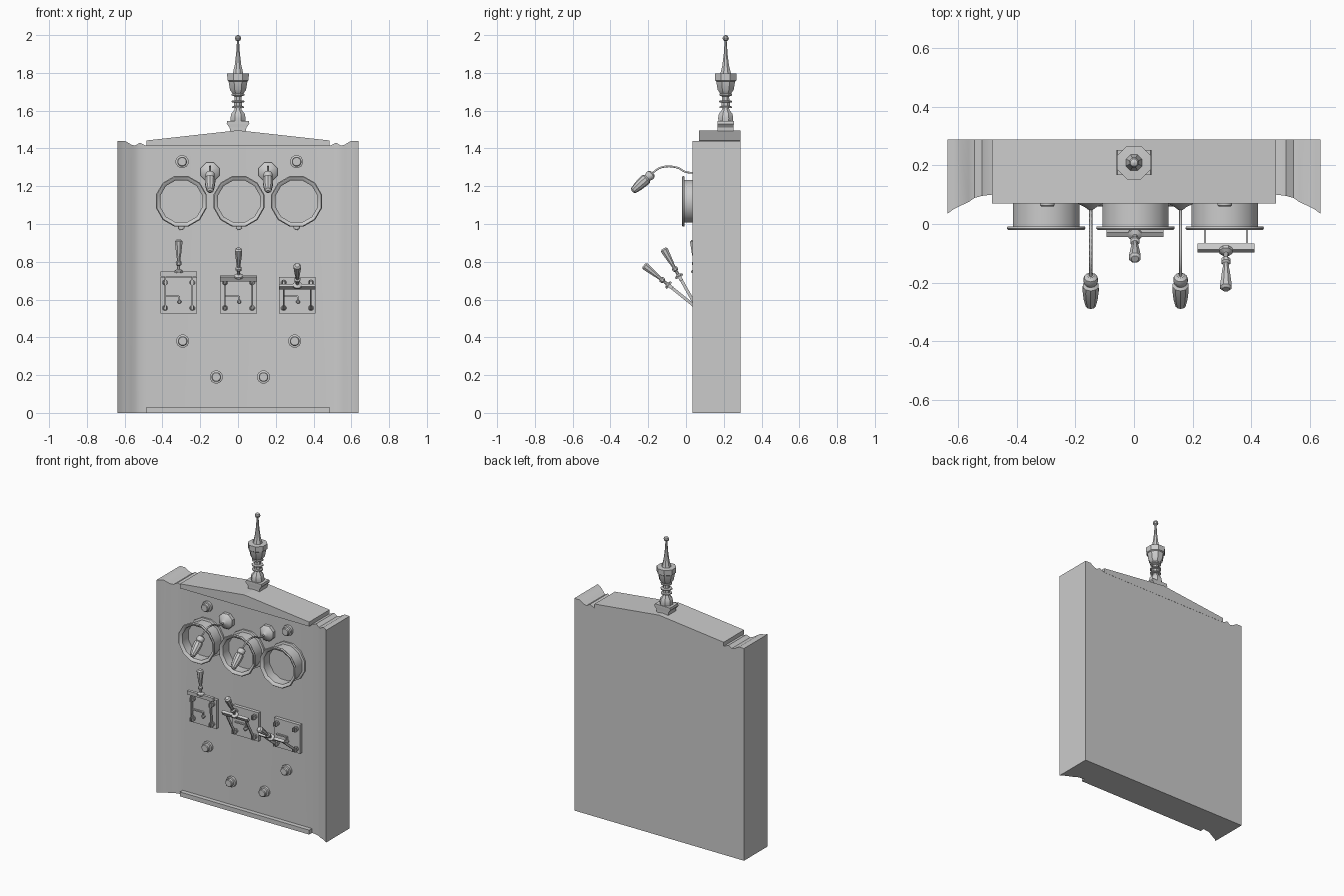
import bpy, bmesh, math
from mathutils import Vector, Matrix

if "Cube" in bpy.data.objects:
    bpy.data.objects.remove(bpy.data.objects["Cube"])

PANEL = 0.10   # y of the flat front panel
BACK = 0.288
FRONT = Vector((0, -1, 0))


def finish(name, bm, smooth=True):
    bmesh.ops.recalc_face_normals(bm, faces=bm.faces)
    me = bpy.data.meshes.new(name)
    bm.to_mesh(me)
    bm.free()
    ob = bpy.data.objects.new(name, me)
    bpy.context.collection.objects.link(ob)
    bpy.ops.object.select_all(action='DESELECT')
    ob.select_set(True)
    bpy.context.view_layer.objects.active = ob
    if smooth:
        bpy.ops.object.shade_smooth_by_angle(angle=math.radians(35))
    return ob


def skin(name, rings, cap=True, smooth=True):
    """Bridge a row of equal-length closed rings and cap the ends."""
    bm = bmesh.new()
    vs = [[bm.verts.new(p) for p in r] for r in rings]
    n = len(rings[0])
    for a, b in zip(vs, vs[1:]):
        for i in range(n):
            bm.faces.new((a[i], a[(i + 1) % n], b[(i + 1) % n], b[i]))
    if cap:
        bm.faces.new(vs[0])
        bm.faces.new(vs[-1])
    return finish(name, bm, smooth)


def lathe(name, profile, loc, axis, segs=12, turn=0.5):
    """Revolve (radius, distance) pairs about an axis."""
    q = Vector(axis).to_track_quat('Z', 'Y')
    rings = []
    for r, t in profile:
        ring = []
        for i in range(segs):
            a = 2 * math.pi * (i + turn) / segs
            ring.append(Vector(loc) + q @ Vector((r * math.cos(a), r * math.sin(a), t)))
        rings.append(ring)
    return skin(name, rings)


def box(name, center, size, rot=None):
    bm = bmesh.new()
    m = Matrix.Translation(center) @ (rot or Matrix()) @ Matrix.Diagonal((*size, 1))
    bmesh.ops.create_cube(bm, size=1, matrix=m)
    return finish(name, bm, False)


def tube(name, pts, radius):
    cu = bpy.data.curves.new(name, 'CURVE')
    cu.dimensions = '3D'
    cu.bevel_depth = radius
    cu.bevel_resolution = 1
    cu.resolution_u = 4
    sp = cu.splines.new('BEZIER')
    sp.bezier_points.add(len(pts) - 1)
    for bp, p in zip(sp.bezier_points, pts):
        bp.co = p
        bp.handle_left_type = bp.handle_right_type = 'AUTO'
    ob = bpy.data.objects.new(name, cu)
    bpy.context.collection.objects.link(ob)
    bpy.ops.object.select_all(action='DESELECT')
    ob.select_set(True)
    bpy.context.view_layer.objects.active = ob
    bpy.ops.object.convert(target='MESH')


# Cabinet: sections across x as (x, front y, top z), curving forward at the sides
half = [(.637, .035, 1.44), (.617, .05, 1.44), (.598, .06, 1.44), (.565, .075, 1.42),
        (.545, .089, 1.415), (.52, .096, 1.43), (.487, .10, 1.415)]
sections = [(-x, y, z) for x, y, z in half] + half[::-1]
skin("cabinet", [[(x, y, 0), (x, BACK, 0), (x, BACK, z), (x, y, z)] for x, y, z in sections])

# Pediment and bottom ledge
gable = [(-.485, 1.412), (.485, 1.412), (.485, 1.442), (0, 1.496), (-.485, 1.442)]
skin("pediment", [[(x, y, z) for x, z in gable] for y in (.07, BACK + .001)], smooth=False)
box("bottom_ledge", (0, .09, .015), (.97, .04, .03))

# Finial on its bracket
FY = .21
skin("finial_bracket", [[(sx * w, FY + sy * d, z) for sx, sy in ((-1, -1), (1, -1), (1, 1), (-1, 1))]
                        for w, d, z in ((.042, .042, 1.48), (.044, .042, 1.51), (.06, .043, 1.53),
                                        (.057, .043, 1.545))], smooth=False)
lathe("finial", [(.04, 1.53), (.043, 1.56), (.039, 1.583), (.022, 1.603), (.019, 1.613), (.035, 1.615),
                 (.035, 1.622), (.024, 1.625), (.024, 1.642), (.037, 1.645), (.037, 1.652), (.021, 1.655),
                 (.020, 1.675), (.036, 1.68), (.036, 1.688), (.032, 1.692), (.046, 1.71), (.054, 1.755),
                 (.061, 1.76), (.062, 1.796), (.030, 1.798), (.019, 1.84), (.011, 1.90), (.006, 1.968),
                 (.015, 1.974), (.018, 1.984), (.013, 1.995), (.003, 2.0)], (0, FY, 0), (0, 0, 1), 8)

# Round gauges: flange, drum with recessed dial, and rim
for i, x in enumerate((-.30, .005, .31)):
    c = (x, PANEL, 1.12)
    lathe(f"gauge_flange_{i}", [(.131, -.005), (.131, .012), (.115, .016)], c, FRONT, 12)
    lathe(f"gauge_drum_{i}", [(.117, 0), (.117, .108), (.137, .108), (.139, .115), (.134, .121),
                              (.125, .118), (.115, .108), (.115, .045)], c, FRONT, 12)
    lathe(f"gauge_tab_{i}", [(.017, -.005), (.017, .015), (.01, .02)], (x, PANEL, .983), FRONT, 8)

# Lamps on curved arms
shade_dir = Vector((0, -.74, -.67))
for i, x in enumerate((-.148, .159)):
    lathe(f"lamp_base_{i}", [(.054, -.005), (.054, .022), (.045, .032), (.022, .042), (.008, .052)],
          (x, PANEL, 1.275), FRONT, 8)
    tube(f"lamp_arm_{i}", [(x, .08, 1.272), (x, .0, 1.275), (x, -.045, 1.298), (x, -.13, 1.30),
                           (x, -.185, 1.265)], .0055)
    lathe(f"lamp_shade_{i}", [(.012, 0), (.023, .008), (.026, .022), (.020, .038), (.028, .046),
                              (.029, .065), (.025, .105), (.018, .138), (.008, .146)],
          (x, -.176, 1.27), shade_dir, 10)

# Push buttons
for i, (x, z) in enumerate(((-.296, 1.33), (.31, 1.33), (-.293, .38), (.30, .38), (-.115, .19), (.135, .19))):
    lathe(f"button_{i}", [(.035, -.005), (.035, .016), (.026, .018), (.026, .036), (.022, .040)],
          (x, PANEL, z), FRONT, 12)

# Knife switches, each thrown to a different angle
PIVOT_Y, PIVOT_Z = .06, .553
for i, (x, deg) in enumerate(((-.314, 3), (.003, 29.5), (.314, 51))):
    a = math.radians(deg)
    d = Vector((0, -math.sin(a), math.cos(a)))
    rot = Matrix.Rotation(a, 4, 'X')
    piv = Vector((x, PIVOT_Y, PIVOT_Z))
    box(f"switch_plate_{i}", (x, .09, .6225), (.194, .025, .195))
    for s in (-1, 1):
        sx = x + s * .072
        box(f"switch_blade_{i}", piv + Vector((s * .072, 0, 0)) + d * .09, (.007, .016, .19), rot)
        for z in (.555, .69):
            lathe(f"switch_post_{i}", [(.015, 0), (.015, .008), (.010, .012), (.010, .02)],
                  (sx, .08, z), FRONT, 8)
            for k in (-1, 1):
                box(f"switch_clip_{i}", (sx + k * .007, .06, z), (.004, .035, .026))
    # Small link on the plate
    box(f"link_bar_{i}", (x - .035, .07, .617), (.075, .012, .008))
    box(f"link_drop_{i}", (x + .003, .07, .602), (.008, .012, .035))
    lathe(f"link_knob_{i}", [(.011, 0), (.011, .015), (.006, .02)], (x + .004, .08, .588), FRONT, 8)
    # Crossbar, stem and grip
    box(f"switch_crossbar_{i}", piv + d * .183, (.194, .018, .026), rot)
    lathe(f"switch_handle_{i}", [(.024, .190), (.024, .200), (.009, .208), (.008, .226), (.016, .232),
                                 (.017, .246), (.010, .252), (.011, .268), (.014, .285), (.021, .345),
                                 (.021, .356), (.013, .364)], piv, d, 8)
